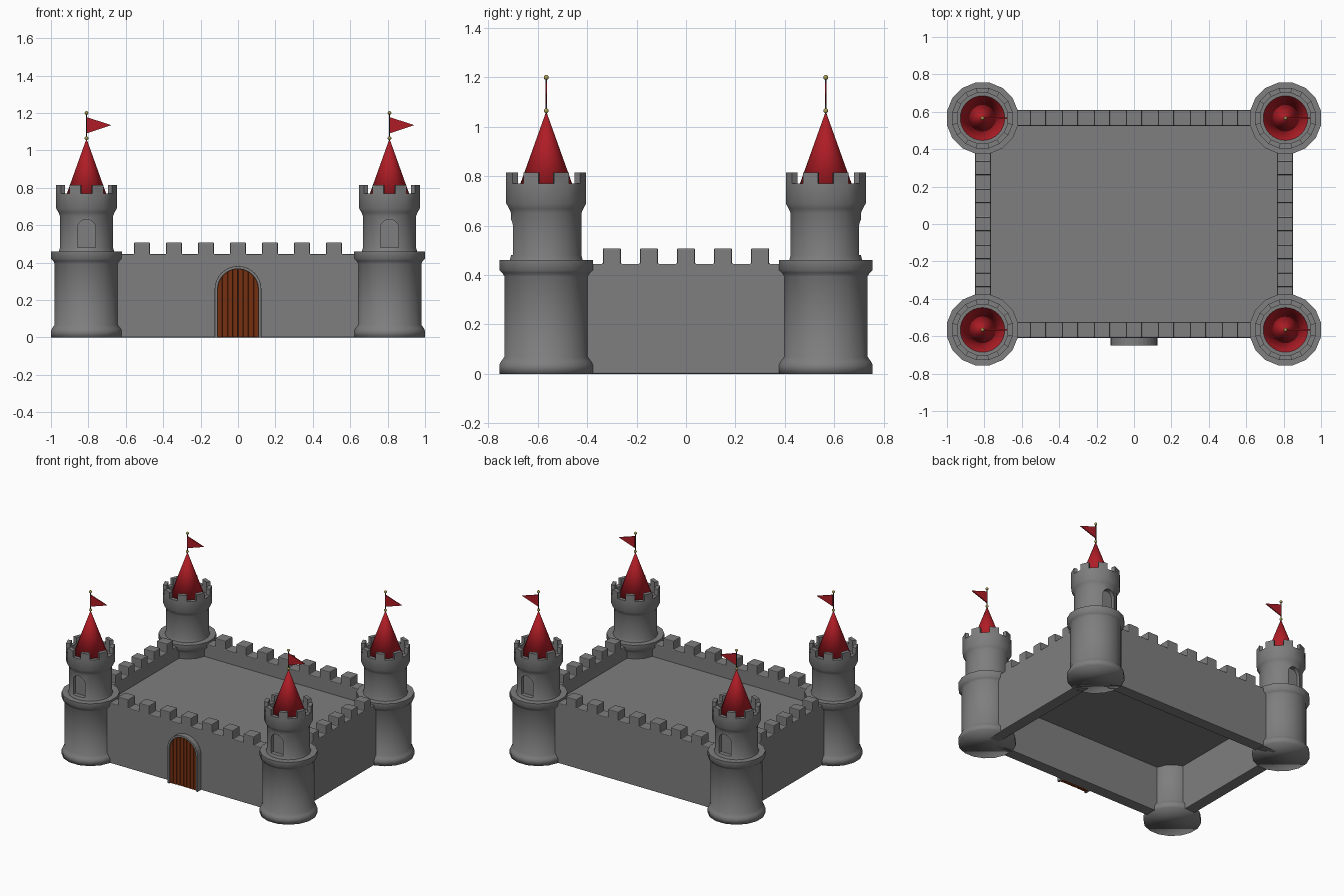
import bpy, bmesh
from math import pi, sin, cos, sqrt, radians
from mathutils import Matrix

if "Cube" in bpy.data.objects:
    bpy.data.objects.remove(bpy.data.objects["Cube"])

TX, TY = 0.81, 0.566      # tower centres
SEG = 16


def material(name, rgb):
    m = bpy.data.materials.new(name)
    m.diffuse_color = (*rgb, 1)
    m.use_nodes = True
    m.node_tree.nodes["Principled BSDF"].inputs["Base Color"].default_value = m.diffuse_color
    return m


STONE = material("stone", (0.21, 0.21, 0.21))
RED = material("red", (0.43, 0.012, 0.019))
WOOD = material("wood", (0.18, 0.03, 0.006))
GOLD = material("gold", (0.4, 0.34, 0.08))
DARK = material("dark", (0.03, 0.025, 0.025))


def place(name, mesh, loc=(0, 0, 0), rot=0):
    ob = bpy.data.objects.new(name, mesh)
    ob.location, ob.rotation_euler.z = loc, rot
    bpy.context.collection.objects.link(ob)
    return ob


def finish(bm, name, mat=STONE, angle=0):
    bmesh.ops.recalc_face_normals(bm, faces=bm.faces)
    me = bpy.data.meshes.new(name)
    bm.to_mesh(me)
    bm.free()
    me.materials.append(mat)
    if angle:
        shade(me, angle)
    return me


def shade(me, angle):
    me.shade_smooth()
    me.set_sharp_from_angle(angle=radians(angle))


def prism(name, outline, y0, y1, mat=STONE):
    """Extrude an (x, z) outline from y0 to y1."""
    bm = bmesh.new()
    a = [bm.verts.new((x, y0, z)) for x, z in outline]
    b = [bm.verts.new((x, y1, z)) for x, z in outline]
    bm.faces.new(a)
    bm.faces.new(b[::-1])
    for i in range(len(a)):
        j = (i + 1) % len(a)
        bm.faces.new((a[j], a[i], b[i], b[j]))
    bmesh.ops.remove_doubles(bm, verts=bm.verts, dist=1e-6)
    return finish(bm, name, mat)


def bevel(ob, width):
    m = ob.modifiers.new("bevel", "BEVEL")
    m.width, m.segments = width, 2
    return ob


def arch(half, z0, spring, n=16):
    """Round-topped outline, bottom right to bottom left."""
    arc = [(half * cos(pi * i / n), spring + half * sin(pi * i / n)) for i in range(n + 1)]
    return [(half, z0)] + arc + [(-half, z0)]


# Stone tower: turned profile, flats facing the axes, alternate parapet faces raised
profile = [(0.19, 0), (0.19, 0.035), (0.183, 0.05), (0.17, 0.068), (0.17, 0.395),
           (0.178, 0.408), (0.19, 0.42), (0.19, 0.46), (0.148, 0.46), (0.142, 0.48),
           (0.142, 0.65), (0.15, 0.668), (0.162, 0.69), (0.162, 0.77), (0.135, 0.77),
           (0.135, 0.73)]
bm = bmesh.new()
rings = []
for r, z in profile:
    r /= cos(pi / SEG)
    rings.append([bm.verts.new((r * cos((i + .5) * 2 * pi / SEG),
                                r * sin((i + .5) * 2 * pi / SEG), z)) for i in range(SEG)])
merlons = []
for k in range(len(rings) - 1):
    a, b = rings[k], rings[k + 1]
    for i in range(SEG):
        j = (i + 1) % SEG
        f = bm.faces.new((a[i], a[j], b[j], b[i]))
        if k == 13 and i % 2 == 0:
            merlons.append(f)
bm.faces.new(rings[0][::-1])
bm.faces.new(rings[-1])
for f in bmesh.ops.extrude_discrete_faces(bm, faces=merlons)["faces"]:
    bmesh.ops.translate(bm, vec=(0, 0, 0.045), verts=list(f.verts))
tower = place("tower", finish(bm, "tower"))

# Arched window recess cut into the tower front
cutter = place("window_cutter", prism("window_cutter", arch(0.048, 0.48, 0.584), -0.25, -0.11))
cutter.hide_render = True
cut = tower.modifiers.new("window", "BOOLEAN")
cut.operation, cut.object, cut.solver = "DIFFERENCE", cutter, "EXACT"
dg = bpy.context.evaluated_depsgraph_get()
tower_mesh = bpy.data.meshes.new_from_object(tower.evaluated_get(dg))
shade(tower_mesh, 50)
for e in tower_mesh.edges:            # the lower drum is smooth all over
    if all(tower_mesh.vertices[i].co.z < 0.45 for i in e.vertices):
        e.use_edge_sharp = False
bpy.data.objects.remove(tower)
bpy.data.objects.remove(cutter)


def cone(name, r1, r2, z0, z1, n, mat, angle):
    bm = bmesh.new()
    bmesh.ops.create_cone(bm, cap_ends=True, segments=n, radius1=r1, radius2=r2, depth=z1 - z0,
                          matrix=Matrix.Translation((0, 0, (z0 + z1) / 2)))
    return finish(bm, name, mat, angle)


# Roof, pole, finials and pennant meshes shared by the towers
roof = cone("roof", 0.119, 0.001, 0.73, 1.06, 32, RED, 180)
pole = cone("flag_pole", 0.004, 0.004, 1.05, 1.2, 8, DARK, 50)
bm = bmesh.new()
for z in (1.065, 1.2):
    bmesh.ops.create_uvsphere(bm, u_segments=12, v_segments=8, radius=0.01,
                              matrix=Matrix.Translation((0, 0, z)))
finials = finish(bm, "finials", GOLD, 50)
flag = prism("flag", [(0.003, 1.092), (0.133, 1.135), (0.003, 1.177)], -0.004, 0.004, RED)

for sx in (-1, 1):
    for sy in (-1, 1):
        loc = (sx * TX, sy * TY, 0)
        place("tower", tower_mesh, loc, 0 if sy < 0 else pi)   # windows face outward
        for me in (roof, pole, finials, flag):
            place(me.name, me, loc)


# Crenellated walls
def wall(name, half, count, pitch, width):
    pts = [(half, 0), (-half, 0), (-half, 0.445)]
    for i in range(count):
        c = (i - (count - 1) / 2) * pitch
        a, b = c - width / 2, c + width / 2
        pts += [(a, 0.445), (a, 0.508), (b, 0.508), (b, 0.445)]
    return prism(name, pts + [(half, 0.445)], -0.0425, 0.0425)


long_wall = wall("long_wall", 0.74, 7, 0.171, 0.084)
side_wall = wall("side_wall", 0.5, 5, 0.15, 0.073)
for s in (-1, 1):
    bevel(place("long_wall", long_wall, (0, s * 0.567, 0)), 0.005)
    bevel(place("side_wall", side_wall, (s * 0.807, 0, 0), pi / 2), 0.005)

# Raised courtyard floor, open underneath
place("courtyard_floor", prism("courtyard_floor", [(-0.78, 0.34), (0.78, 0.34), (0.78, 0.35),
                                                   (-0.78, 0.35)], -0.54, 0.54))

# Gate: stone arch frame and wooden planks
frame = arch(0.125, 0, 0.257) + arch(0.109, 0, 0.257)[::-1]
bevel(place("gate_frame", prism("gate_frame", frame, -0.65, -0.6)), 0.003)
N, R = 8, 0.111
w = 2 * R / N
for i in range(N):
    x0 = -R + i * w
    top = [(x0 + w * t / 4, 0.257 + sqrt(max(0, R * R - (x0 + w * t / 4) ** 2)))
           for t in range(4, -1, -1)]
    plank = prism("gate_plank", [(x0, 0), (x0 + w, 0)] + top, -0.638, -0.6, WOOD)
    bevel(place("gate_plank", plank), 0.006)
